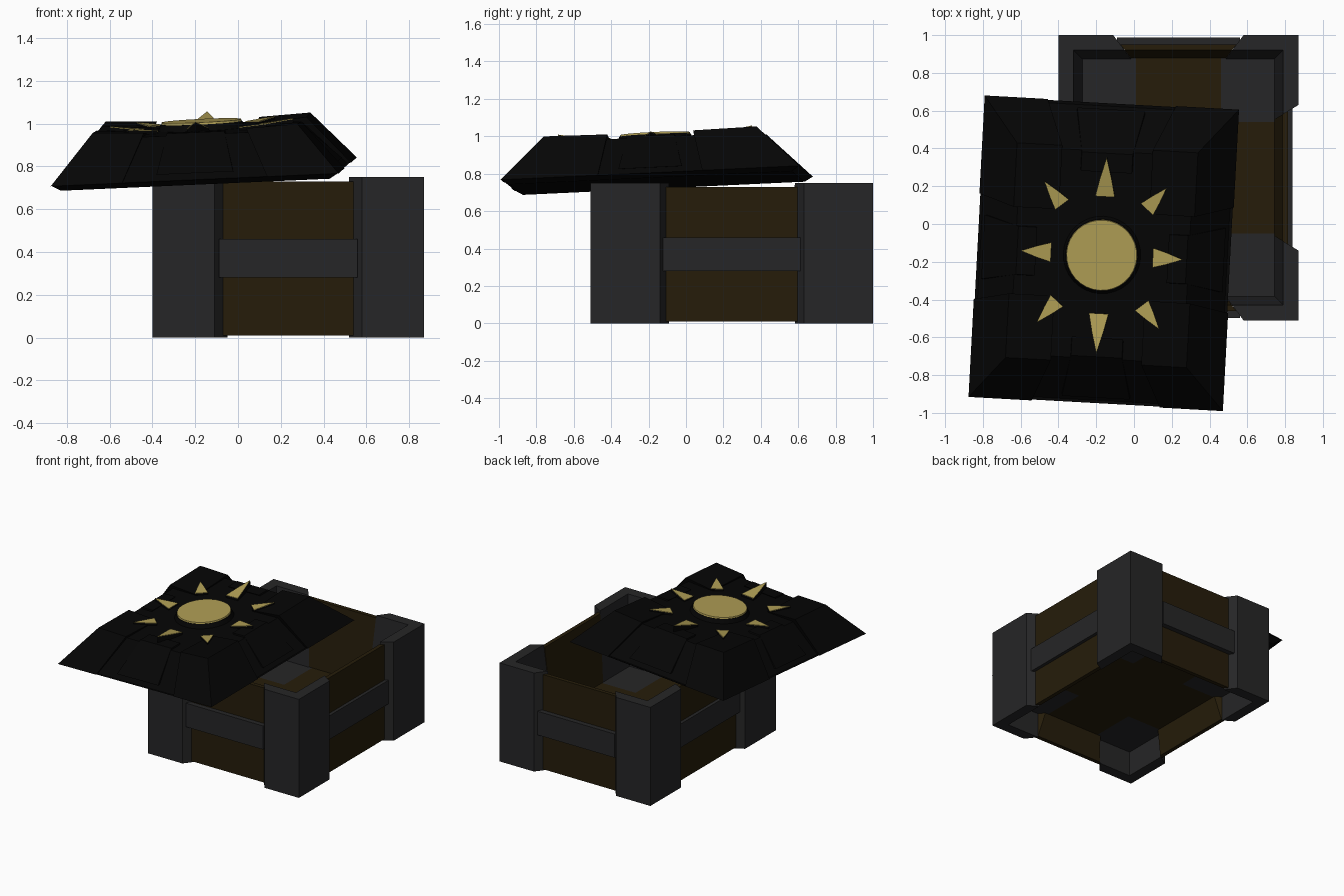
import bpy, bmesh, math
from mathutils import Matrix, Vector

if "Cube" in bpy.data.objects:
    bpy.data.objects.remove(bpy.data.objects["Cube"])


def mat(name, col):
    m = bpy.data.materials.new(name)
    m.diffuse_color = (*col, 1)
    m.use_nodes = True
    m.node_tree.nodes["Principled BSDF"].inputs["Base Color"].default_value = m.diffuse_color
    return m


IRON = mat("dark_iron", (0.019, 0.019, 0.020))
WOOD = mat("dark_wood", (0.019, 0.012, 0.003))
BLACK = mat("black_stone", (0.0015, 0.0015, 0.0015))
GOLD = mat("gold", (0.43, 0.34, 0.09))


def loft(name, bottom, top, material, matrix):
    """Solid joining two matching outlines of 3D points."""
    bm = bmesh.new()
    lo = [bm.verts.new(p) for p in bottom]
    hi = [bm.verts.new(p) for p in top]
    n = len(lo)
    bm.faces.new(lo[::-1])
    bm.faces.new(hi)
    for i in range(n):
        j = (i + 1) % n
        bm.faces.new((lo[i], lo[j], hi[j], hi[i]))
    bm.transform(matrix)
    bmesh.ops.recalc_face_normals(bm, faces=bm.faces)
    me = bpy.data.meshes.new(name)
    bm.to_mesh(me)
    bm.free()
    me.materials.append(material)
    ob = bpy.data.objects.new(name, me)
    bpy.context.collection.objects.link(ob)
    return ob


def rect(x0, x1, y0, y1, z):
    return [(x0, y0, z), (x1, y0, z), (x1, y1, z), (x0, y1, z)]


def mirror(sx, sy):
    return Matrix.Diagonal((sx, sy, 1, 1))


SIGNS = [(1, 1), (-1, 1), (-1, -1), (1, -1)]
BOX = Matrix.Translation((0.235, 0.245, 0))
HX, HY, FLOOR = 0.635, 0.755, 0.2


def post(t, z):
    """L-shaped post outline of thickness t with splayed ends."""
    return [(HX, HY, z), (0.345, HY, z), (0.345 - 0.75 * t, HY - t, z),
            (HX - t, HY - t, z), (HX - t, 0.385 - 0.6 * t, z), (HX, 0.385, z)]


# Corner posts, thickening inward towards the floor, and floor pads inside
for sx, sy in SIGNS:
    m = BOX @ mirror(sx, sy)
    loft("corner_post_foot", post(0.08, 0), post(0.08, FLOOR), IRON, m)
    loft("corner_post", post(0.13, FLOOR), post(0.08, 0.75), IRON, m)
    loft("floor_pad", rect(0.225, HX - 0.08, 0.295, HY - 0.08, FLOOR - 0.01),
         rect(0.225, HX - 0.08, 0.295, HY - 0.08, FLOOR + 0.03), IRON, m)

# Floor cross
loft("floor_long", rect(-0.225, 0.225, -0.68, 0.68, FLOOR - 0.01),
     rect(-0.225, 0.225, -0.68, 0.68, FLOOR + 0.03), WOOD, BOX)
for s in (-1, 1):
    m = BOX @ mirror(s, 1)
    loft("floor_side", rect(0.225, 0.56, -0.295, 0.295, FLOOR - 0.01),
         rect(0.225, 0.56, -0.295, 0.295, FLOOR + 0.03), WOOD, m)

# Plank walls fitted between the splayed posts, and iron straps
for half, out, band, edge, splay, ang in (
        (0.306, HY - 0.05, 0.325, HY - 0.012, 0.75, 90),
        (0.352, HX - 0.055, 0.37, HX - 0.03, 0.6, 0)):
    for turn in (0, 180):
        m = BOX @ Matrix.Rotation(math.radians(ang + turn), 4, 'Z')
        prof = [(out, 0.01), (out, 0.73), (out - 0.03, 0.73),
                (out - 0.075, FLOOR), (out - 0.03, 0.01)]
        loft("wall", [(x, -half + splay * (out - x), z) for x, z in prof],
             [(x, half - splay * (out - x), z) for x, z in prof], WOOD, m)
        loft("strap", rect(out - 0.02, edge, -band, band, 0.28),
             rect(out - 0.02, edge, -band, band, 0.46), IRON, m)

# Lid placement: slid off and slightly tilted
ax = Vector((1.345, -0.075, 0.06)).normalized()
az = ax.cross(Vector((0.085, 1.6, 0.075))).normalized()
ay = az.cross(ax)
LID = Matrix.Translation((-0.16, -0.155, 0.775)) @ Matrix((ax, ay, az)).transposed().to_4x4()

# Lid core and under-lip
loft("lid_core", rect(-0.655, 0.655, -0.78, 0.78, 0),
     rect(-0.46, 0.46, -0.55, 0.55, 0.2), BLACK, LID)
loft("lid_lip", rect(-0.63, 0.63, -0.755, 0.755, -0.025),
     rect(-0.67, 0.67, -0.795, 0.795, 0.0), BLACK, LID)

# Raised lid corners, dished gently towards the sun
for sx, sy in SIGNS:
    m = LID @ mirror(sx, sy)
    loft("lid_corner", rect(0.34, 0.675, 0.28, 0.80, 0),
         [(0.24, 0.23, 0.205), (0.48, 0.23, 0.225), (0.48, 0.57, 0.23), (0.24, 0.57, 0.22)],
         BLACK, m)

# Raised tile in the middle of each sloping side
for ang, b, t, w in ((0, 0.66, 0.45, 0.17), (90, 0.785, 0.54, 0.18)):
    for turn in (0, 180):
        m = LID @ Matrix.Rotation(math.radians(ang + turn), 4, 'Z')
        loft("side_tile", rect(b - 0.15, b - 0.02, -w, w, 0.03),
             rect(t - 0.1, t, -w * 0.75, w * 0.75, 0.21), BLACK, m)


def ring(r, z):
    return [(r * math.cos(i * math.tau / 32), r * math.sin(i * math.tau / 32), z) for i in range(32)]


# Sun disc on a black plinth
loft("sun_plinth", ring(0.21, 0.19), ring(0.192, 0.23), BLACK, LID)
loft("sun_disc", ring(0.19, 0.225), ring(0.186, 0.24), GOLD, LID)


# Sun rays: darts rising to the tip, gold caps on black plinths
def ray(base, tip, w, z0, z1):
    b, t = Vector(base), Vector(tip)
    d = t - b
    s = Vector((-d.y, d.x)).normalized() * w
    pts = [b - s, b + d * 0.45 - s * 0.6, t, b + d * 0.45 + s * 0.6, b + s]
    zs = [z0 + (z1 - z0) * k for k in (0, 0.45, 1, 0.45, 0)]
    low = [(p.x, p.y, 0.185) for p in pts]
    mid = [(p.x, p.y, z) for p, z in zip(pts, zs)]
    cap = [(x, y, z + 0.004) for x, y, z in mid]
    loft("ray_plinth", low, mid, BLACK, LID)
    loft("sun_ray", mid, cap, GOLD, LID)


for s in (-1, 1):
    ray((0, 0.31 * s), (0, 0.52 * s), 0.052, 0.215, 0.255)
    ray((0.27 * s, 0), (0.43 * s, 0), 0.052, 0.208, 0.228)
for sx, sy in SIGNS:
    ray((0.225 * sx, 0.255 * sy), (0.325 * sx, 0.375 * sy), 0.045, 0.212, 0.226)
